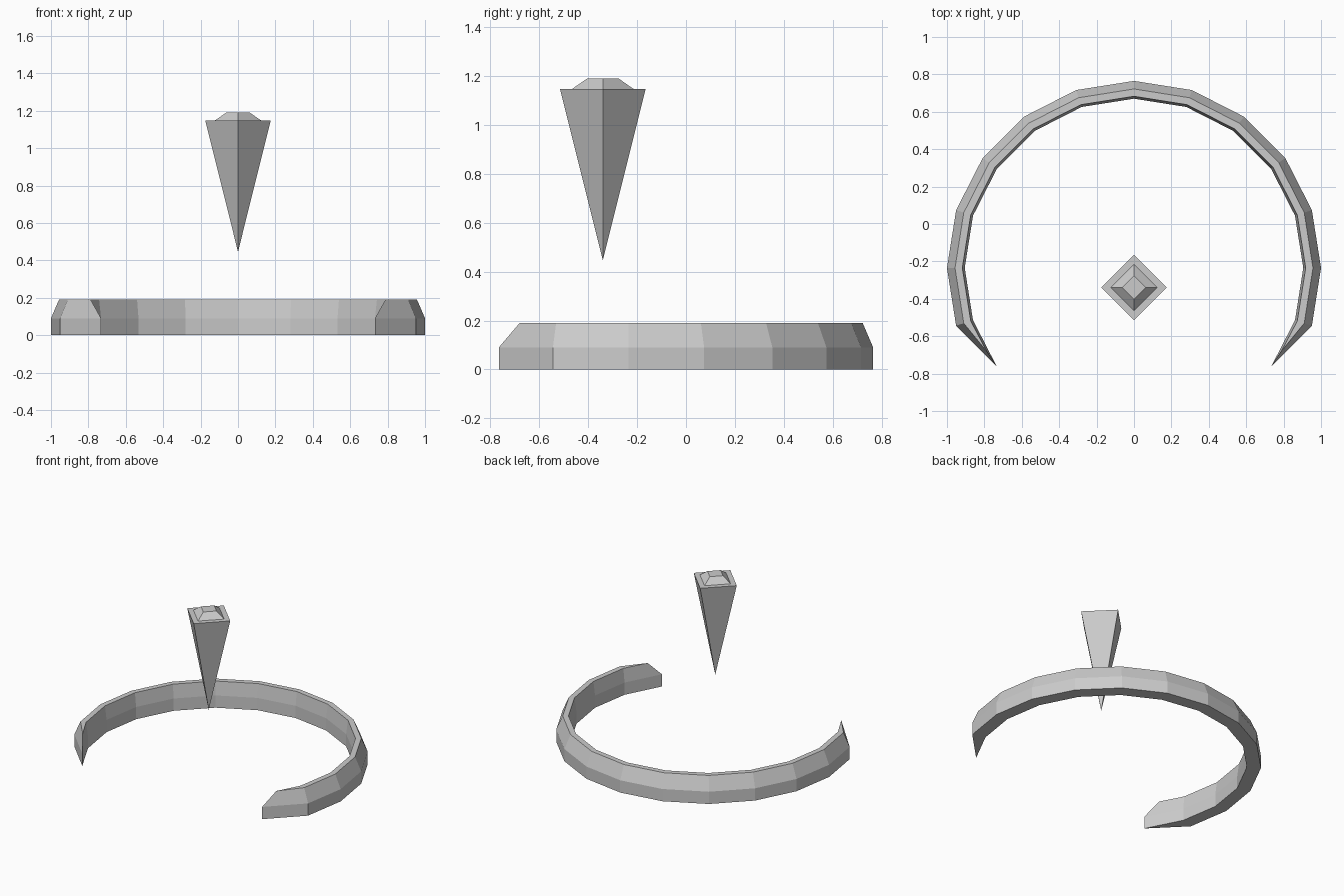
import bpy, bmesh, math

if "Cube" in bpy.data.objects:
    bpy.data.objects.remove(bpy.data.objects["Cube"])

RING_Y = -0.235   # centre of the ring arc
SPIKE_Y = -0.34   # centre of the spike


def finish(name, bm):
    bmesh.ops.recalc_face_normals(bm, faces=bm.faces)
    mesh = bpy.data.meshes.new(name)
    bm.to_mesh(mesh)
    bm.free()
    obj = bpy.data.objects.new(name, mesh)
    bpy.context.collection.objects.link(obj)
    return obj


def bridge(bm, a, b):
    # Join two closed loops, dropping corners that coincide
    n = len(a)
    for i in range(n):
        j = (i + 1) % n
        corners = list(dict.fromkeys((a[i], a[j], b[j], b[i])))
        if len(corners) > 2:
            bm.faces.new(corners)


# Open ring: bevelled section swept in 18 degree steps, with pointed ends
section = [(1, 0), (1, 0.09), (0.957, 0.19), (0.918, 0.19), (0.905, 0.09), (0.905, 0)]
bm = bmesh.new()


def tip(side):
    low = bm.verts.new((side * 0.732, -0.765, 0))
    mid = bm.verts.new((side * 0.732, -0.765, 0.09))
    top = bm.verts.new((side * 0.788, -0.68, 0.19))
    return [low, mid, top, top, mid, low]


loops = [tip(1)]
for k in range(-1, 12):
    a = math.radians(18 * k)
    loops.append([bm.verts.new((r * math.cos(a), RING_Y + r * math.sin(a), z))
                  for r, z in section])
loops.append(tip(-1))
for a, b in zip(loops, loops[1:]):
    bridge(bm, a, b)
finish("open_ring", bm)

# Hanging spike: four-sided point with a ledge and a bevelled cap
bm = bmesh.new()
loops = []
for r, z in [(0.175, 1.147), (0.125, 1.147), (0.063, 1.19)]:
    loops.append([bm.verts.new((r * math.cos(math.pi / 2 * i),
                                SPIKE_Y + r * math.sin(math.pi / 2 * i), z))
                  for i in range(4)])
point = bm.verts.new((0, SPIKE_Y, 0.446))
bridge(bm, [point] * 4, loops[0])
for a, b in zip(loops, loops[1:]):
    bridge(bm, a, b)
bm.faces.new(loops[-1])
finish("hanging_spike", bm)
